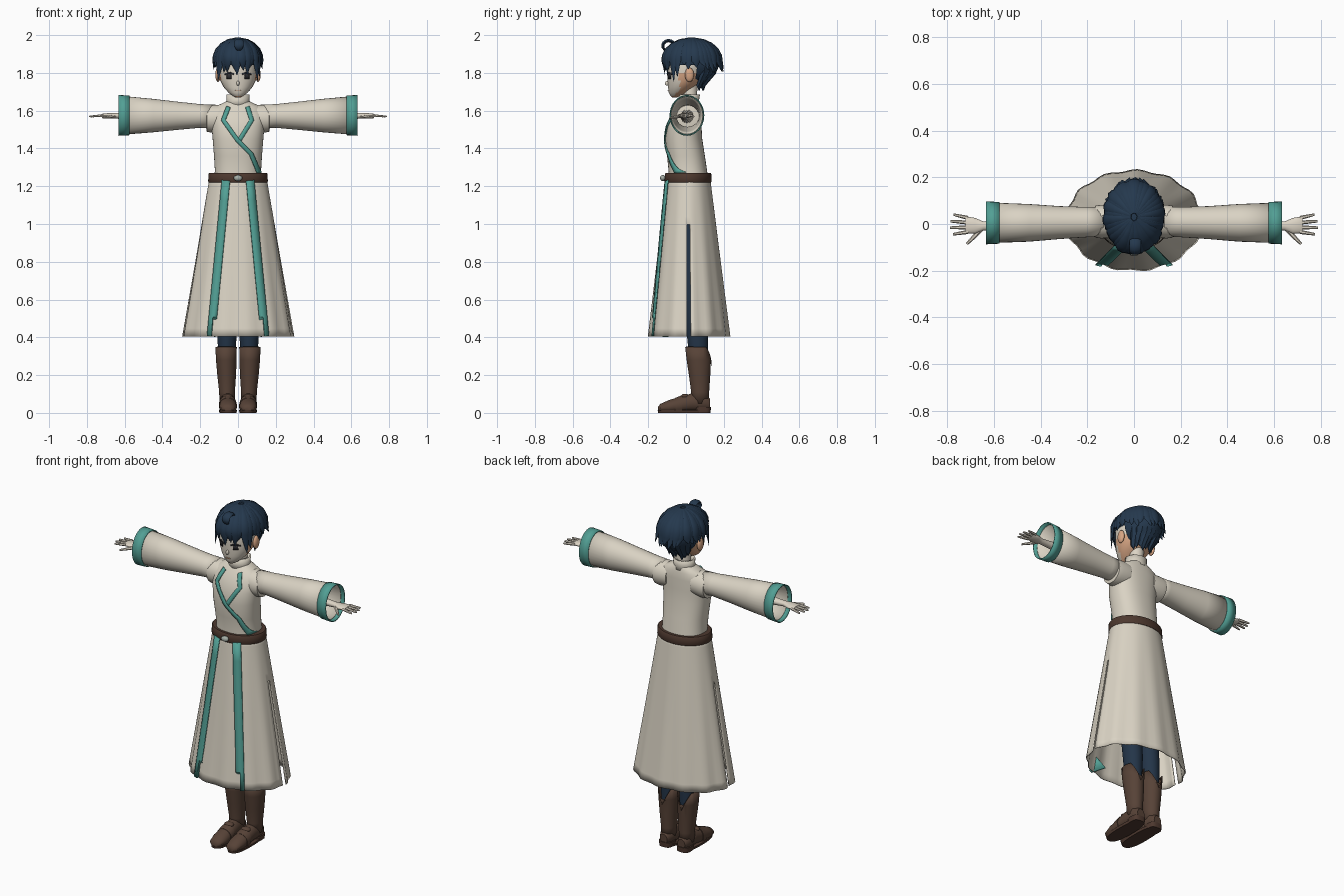
import bpy, bmesh, math, random
from math import sin, cos, pi, radians
from mathutils import Vector
from mathutils.bvhtree import BVHTree

random.seed(4)
cube = bpy.data.objects.get("Cube")
if cube:
    bpy.data.objects.remove(cube)


def material(name, r, g, b):
    m = bpy.data.materials.new(name)
    m.use_nodes = True
    m.diffuse_color = (r, g, b, 1)
    m.node_tree.nodes["Principled BSDF"].inputs["Base Color"].default_value = (r, g, b, 1)
    return m


CREAM = material("cream cloth", .70, .65, .55)
TEAL = material("teal trim", .085, .35, .30)
HAIR = material("dark blue hair", .018, .040, .075)
NAVY = material("navy trousers", .017, .035, .065)
BOOT = material("boot brown", .095, .055, .038)
BELT = material("belt brown", .075, .040, .028)
SKIN = material("pale skin", .72, .66, .56)
PEACH = material("peach skin", .68, .38, .23)
DARK = material("eye dark", .03, .03, .035)
SILVER = material("buckle silver", .38, .42, .38)


def finish(name, bm, mats, mirror=False, thick=0):
    """Turn a bmesh into a named object with optional thickness and mirroring."""
    bmesh.ops.recalc_face_normals(bm, faces=bm.faces)
    mesh = bpy.data.meshes.new(name)
    bm.to_mesh(mesh)
    bm.free()
    ob = bpy.data.objects.new(name, mesh)
    bpy.context.scene.collection.objects.link(ob)
    for m in mats if isinstance(mats, list) else [mats]:
        mesh.materials.append(m)
    if thick:
        mod = ob.modifiers.new("thickness", "SOLIDIFY")
        mod.thickness, mod.offset = thick, 0
    if mirror:
        ob.modifiers.new("mirror", "MIRROR")
    return ob


def skin_rings(bm, rings, caps=True):
    rings = [[bm.verts.new(p) for p in ring] for ring in rings]
    n = len(rings[0])
    for a, b in zip(rings, rings[1:]):
        for i in range(n):
            bm.faces.new((a[i], a[(i + 1) % n], b[(i + 1) % n], b[i]))
    if caps:
        bm.faces.new(rings[0])
        bm.faces.new(rings[-1])


def loft(name, sections, mat, axis="z", n=32, caps=True, power=2, floor=None, **kw):
    """Oval sections (position, centre u, centre v, radius u, radius v) along an axis."""
    rings = []
    for t, u, v, ru, rv in sections:
        ring = []
        for i in range(n):
            c, s = cos(2 * pi * i / n), sin(2 * pi * i / n)
            a = u + ru * math.copysign(abs(c) ** (2 / power), c)
            b = v + rv * math.copysign(abs(s) ** (2 / power), s)
            p = {"z": (a, b, t), "x": (t, a, b), "y": (a, t, b)}[axis]
            ring.append(p if floor is None else (p[0], p[1], max(p[2], floor)))
        rings.append(ring)
    bm = bmesh.new()
    skin_rings(bm, rings, caps)
    return finish(name, bm, mat, **kw)


def blob(name, centre, radii, mat, **kw):
    bm = bmesh.new()
    bmesh.ops.create_uvsphere(bm, u_segments=20, v_segments=12, radius=1)
    for v in bm.verts:
        v.co = Vector(centre) + Vector(v.co[i] * radii[i] for i in range(3))
    return finish(name, bm, mat, **kw)


def ribbon(name, target, path, width, mat, lift=.003, **kw):
    """Lay a flat band along an (x, z) path on the front of a target object."""
    bm = bmesh.new()
    bm.from_mesh(target.data)
    tree = BVHTree.FromBMesh(bm)
    bm.free()
    corners = [Vector(p) for p in path]
    pts = [a.lerp(b, i / 8) for a, b in zip(corners, corners[1:]) for i in range(8)] + corners[-1:]
    bm, rows = bmesh.new(), []
    for i, p in enumerate(pts):
        d = (pts[min(i + 1, len(pts) - 1)] - pts[max(i - 1, 0)]).normalized()
        row = []
        for k in (-1, 0, 1):
            q = p + Vector((-d.y, d.x)) * k * width / 2
            hit = tree.ray_cast(Vector((q.x, -1, q.y)), Vector((0, 1, 0)))[0]
            row.append(bm.verts.new((q.x, (hit.y if hit else -.08) - lift, q.y)))
        rows.append(row)
    for a, b in zip(rows, rows[1:]):
        for k in (0, 1):
            bm.faces.new((a[k], a[k + 1], b[k + 1], b[k]))
    return finish(name, bm, mat, thick=.006, **kw)


def tube(bm, pts, side, wide, thick, taper):
    """Add one strand: flattened six-sided sections following a list of points."""
    rings = []
    for i, p in enumerate(pts):
        d = (pts[min(i + 1, len(pts) - 1)] - pts[max(i - 1, 0)]).normalized()
        out, f = d.cross(side).normalized(), taper(i / (len(pts) - 1))
        rings.append([p + side * wide * f * cos(k * pi / 3) + out * thick * f * sin(k * pi / 3)
                      for k in range(6)])
    skin_rings(bm, rings)


# Torso, shoulders and collar
torso = loft("robe_torso", [
    (1.22, 0, .012, .135, .108), (1.28, 0, .010, .122, .102), (1.36, 0, 0, .127, .100),
    (1.45, 0, -.012, .134, .098), (1.52, 0, -.010, .140, .092), (1.58, 0, 0, .145, .080),
    (1.62, 0, .012, .125, .065), (1.645, 0, .018, .07, .052), (1.655, 0, .02, .05, .045)],
    CREAM, power=2.3, n=48)
loft("shoulder_seam", [(.08, .01, 1.56, .068, .070), (.14, .01, 1.558, .072, .074),
     (.165, .01, 1.558, .068, .070), (.168, .01, 1.558, .055, .06)], CREAM, "x", mirror=True)
loft("collar", [(1.63, 0, .015, .066, .056), (1.655, 0, .015, .056, .05),
     (1.685, 0, .018, .058, .052)], CREAM, caps=False, thick=.008)
ribbon("left_lapel_trim", torso, [(.05, 1.62), (.073, 1.55), (.005, 1.44)], .022, TEAL)
ribbon("crossed_lapel_trim", torso, [(-.05, 1.62), (-.078, 1.55), (0, 1.44), (.07, 1.37),
       (.113, 1.27)], .022, TEAL, lift=.005)

# Skirt with a wavy hem and a slit on each side
bm, rings, N = bmesh.new(), [], 64
for j in range(21):
    f = j / 20
    ring = []
    for i in range(N):
        a = 2 * pi * (i + .5) / N
        w = 1 + .022 * f * sin(13 * a + .6)
        ring.append(((.148 + .142 * f) * w * cos(a), .012 + .003 * f + (.113 + .1 * f) * w * sin(a),
                     1.25 - .845 * f))
    rings.append(ring)
skin_rings(bm, rings, False)
slit = [f for f in bm.faces if f.calc_center_median().z < 1 and abs(f.calc_center_median().y - .015) < .006]
bmesh.ops.delete(bm, geom=slit, context="FACES")
skirt = finish("robe_skirt", bm, CREAM, thick=.005)
ribbon("skirt_trim", skirt, [(.064, 1.23), (.143, .405)], .043, TEAL, lift=.012, mirror=True)

# Belt and buckle
loft("belt", [(1.22, 0, .011, .155, .122), (1.225, 0, .011, .158, .125), (1.265, 0, .011, .156, .123),
     (1.27, 0, .011, .152, .119)], BELT, n=48)
blob("buckle", (0, -.122, 1.243), (.023, .015, .016), SILVER)

# Sleeves, cuffs, arms and hands
loft("sleeve", [(.13, .01, 1.568, .060, .062), (.20, .008, 1.572, .062, .060), (.32, .006, 1.573, .068, .072),
     (.45, .005, 1.574, .078, .086), (.61, .005, 1.575, .084, .100)], CREAM, "x",
     caps=False, thick=.005, mirror=True)
loft("cuff", [(.575, .005, 1.575, .086, .102), (.633, .005, 1.575, .089, .105)], TEAL, "x",
     caps=False, thick=.006, mirror=True)
loft("forearm", [(.16, .005, 1.57, .035, .035), (.55, -.005, 1.572, .024, .022), (.645, -.008, 1.573, .019, .015),
     (.68, -.008, 1.573, .034, .014), (.715, -.004, 1.574, .036, .011), (.722, -.004, 1.574, .030, .008)],
     SKIN, "x", n=16, mirror=True)
bm = bmesh.new()
for k, length in enumerate((.062, .075, .078, .065)):
    y = .026 - .02 * k
    path = [Vector((.71 + length * t, y + (.014 - .008 * k) * t, 1.575 - .006 * t)) for t in (0, .5, .9, 1)]
    tube(bm, path, Vector((0, 1, 0)), .009, .008, lambda t: 1 - .5 * t)
thumb = [Vector((.655, -.02, 1.57)), Vector((.685, -.055, 1.566)), Vector((.715, -.085, 1.562))]
tube(bm, thumb, Vector((.7, .7, 0)), .012, .010, lambda t: 1 - .5 * t)
finish("fingers", bm, SKIN, mirror=True)

# Trousers
loft("trouser_leg", [(.12, .06, .072, .034, .036), (.30, .06, .066, .044, .050), (.42, .058, .06, .052, .056),
     (.75, .06, .03, .056, .066), (1.05, .066, .015, .066, .08), (1.22, .066, .012, .064, .085)],
     NAVY, mirror=True)

# Boots: shaft with a notch at the back, shoe, strap, tongue and sole
shaft = loft("boot_shaft", [(.05, .058, .075, .038, .044), (.11, .058, .075, .039, .045), (.2, .06, .072, .047, .054),
             (.28, .062, .068, .052, .062), (.35, .063, .066, .054, .068)], BOOT, caps=False, thick=.005, mirror=True)
for v in shaft.data.vertices:
    if v.co.z > .34 and v.co.y > .07:
        v.co.z -= .10 * max(0, 1 - abs(v.co.x - .063) / .045)
loft("shoe", [(-.148, .053, .02, .018, .012), (-.135, .053, .026, .036, .022), (-.09, .053, .032, .046, .036),
     (-.03, .054, .042, .044, .044), (.03, .056, .055, .041, .048), (.1, .058, .055, .040, .045),
     (.128, .058, .045, .024, .03)], BOOT, "y", n=24, floor=.012, mirror=True)
loft("shoe_strap", [(-.055, .053, .036, .048, .044), (-.02, .054, .044, .047, .05)], BOOT, "y",
     floor=.012, mirror=True)
blob("shoe_tongue", (.055, -.005, .088), (.028, .022, .013), BOOT, mirror=True)
loft("shoe_sole", [(0, .053, -.01, .045, .137), (.014, .053, -.01, .048, .14)], BELT, power=2.6, mirror=True)
loft("shoe_heel", [(0, .058, .09, .038, .04), (.03, .058, .09, .041, .042)], BELT, power=3, mirror=True)

# Neck, head, ears and face
loft("neck", [(1.62, 0, .025, .046, .044), (1.67, 0, .02, .038, .038), (1.76, 0, .02, .04, .042)], SKIN)
head = loft("head", [(1.671, 0, -.06, .014, .014), (1.678, 0, -.055, .028, .027), (1.695, 0, -.044, .050, .047),
            (1.725, 0, -.025, .076, .070), (1.76, 0, -.008, .094, .09), (1.80, 0, 0, .101, .1),
            (1.86, 0, .01, .105, .11), (1.93, 0, .02, .085, .095), (1.96, 0, .02, .05, .06)], [SKIN, PEACH])
for p in head.data.polygons:
    c = p.center
    p.material_index = int(c.z < 1.80 and c.y > -.035 or p.normal.z < -.75)
blob("ear", (.106, .018, 1.79), (.014, .024, .038), PEACH, mirror=True)
blob("nose", (0, -.099, 1.745), (.008, .012, .013), SKIN)
ribbon("eye", head, [(.034, 1.783), (.058, 1.783)], .028, DARK, lift=.001, mirror=True)
ribbon("upper_lash", head, [(.022, 1.793), (.045, 1.802), (.070, 1.792)], .007, DARK, lift=.002, mirror=True)
ribbon("mouth", head, [(-.014, 1.709), (.014, 1.709)], .003, PEACH, lift=.001)

# Hair cap over the skull, open around the face and ears
bm = bmesh.new()
bmesh.ops.create_uvsphere(bm, u_segments=32, v_segments=20, radius=1)
for v in bm.verts:
    v.co = Vector((v.co.x * .118, .03 + v.co.y * .146, 1.86 + v.co.z * .12))
gone = [f for f in bm.faces if f.calc_center_median().z < (1.84 if f.calc_center_median().y < .05 else 1.76)]
bmesh.ops.delete(bm, geom=gone, context="FACES")
finish("hair_cap", bm, HAIR)


# Hair locks sweeping from the crown to pointed tips
def hair_point(a, phi, grow=1):
    return Vector((.122 * sin(a) * cos(phi) * grow, .03 - .152 * cos(a) * cos(phi) * grow,
                   1.86 + .124 * sin(phi)))


bm = bmesh.new()
COUNT = 30
for k in range(COUNT):
    a = 2 * pi * k / COUNT + random.uniform(-.05, .05)
    turn = math.degrees(min(a % (2 * pi), 2 * pi - a % (2 * pi)))
    drop = 1.80 if turn < 45 else 1.765 if turn < 72 else 1.835 if turn < 108 else 1.815
    flare = .93 if turn < 45 else 1.06 if turn < 108 else 1.12
    grow = random.uniform(.97, 1.03)
    pts = [hair_point(a, radians(d), grow) for d in (84, 66, 48, 30, 14, 2)]
    tip = hair_point(a + random.uniform(-.12, .12), 0, flare)
    tip.z = drop + random.uniform(-.018, .022)
    pts += [pts[-1].lerp(tip, .5), tip]
    tube(bm, pts, Vector((cos(a), sin(a), 0)), .029, .013,
         lambda t: min(1, .3 + 1.6 * t) * min(1, (1.02 - t) * 2.8))
# Short layer at the nape
for k in range(9):
    a = pi + (k - 4) * .24
    tip = Vector((.075 * sin(a), .035 - .06 * cos(a), 1.705 + .012 * (k % 3)))
    pts = [hair_point(a, 0, .88), hair_point(a, -.5, .88), tip + Vector((0, 0, .03)), tip]
    tube(bm, pts, Vector((cos(a), sin(a), 0)), .024, .014, lambda t: min(1, (1.03 - t) * 2))
# Curled tuft above the forehead
curl = [Vector((.005, -.092 + .031 * cos(t), 1.943 + .028 * sin(t))) for t in (i * .45 - .6 for i in range(13))]
tube(bm, curl, Vector((1, 0, 0)), .024, .010, lambda t: min(1, (1.05 - t) * 3))
finish("hair_locks", bm, HAIR)

# Smooth shading with crisp edges
for ob in bpy.context.scene.objects:
    ob.select_set(ob.type == "MESH")
bpy.context.view_layer.objects.active = head
bpy.ops.object.shade_smooth_by_angle(angle=radians(40))
